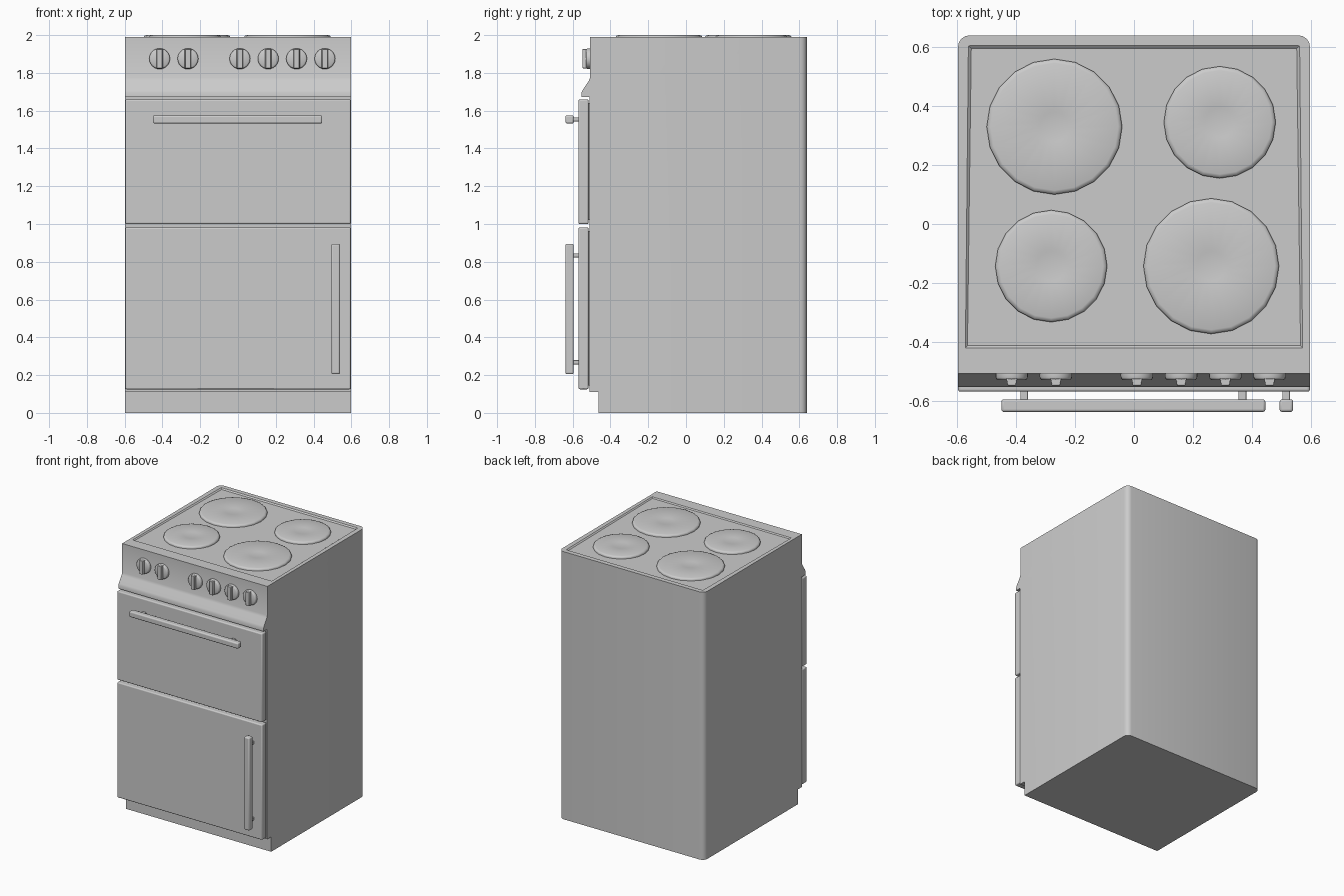
import bpy, bmesh, math
from mathutils import Matrix, Vector

if "Cube" in bpy.data.objects:
    bpy.data.objects.remove(bpy.data.objects["Cube"])

W = 0.597  # half width


def finish(name, bm, bevel=0.0, segments=2, angle=40):
    bmesh.ops.recalc_face_normals(bm, faces=bm.faces)
    me = bpy.data.meshes.new(name)
    bm.to_mesh(me)
    bm.free()
    ob = bpy.data.objects.new(name, me)
    bpy.context.collection.objects.link(ob)
    if bevel:
        m = ob.modifiers.new("bevel", "BEVEL")
        m.width, m.segments, m.limit_method = bevel, segments, "ANGLE"
    bpy.ops.object.select_all(action="DESELECT")
    ob.select_set(True)
    bpy.context.view_layer.objects.active = ob
    bpy.ops.object.shade_smooth_by_angle(angle=math.radians(angle))
    return ob


def add_box(bm, x0, x1, y0, y1, z0, z1):
    size = Matrix.Diagonal((x1 - x0, y1 - y0, z1 - z0, 1))
    mid = Matrix.Translation(((x0 + x1) / 2, (y0 + y1) / 2, (z0 + z1) / 2))
    return bmesh.ops.create_cube(bm, size=1, matrix=mid @ size)["verts"]


def box(name, *dims, bevel=0.0, segments=2):
    bm = bmesh.new()
    add_box(bm, *dims)
    return finish(name, bm, bevel, segments)


def lathe(bm, profile, sides, matrix):
    # spin a (radius, height) profile that starts on the axis
    verts = [bm.verts.new((r, 0, h)) for r, h in profile]
    edges = [bm.edges.new(p) for p in zip(verts, verts[1:])]
    bmesh.ops.spin(bm, geom=verts + edges, cent=(0, 0, 0), axis=(0, 0, 1),
                   angle=math.tau, steps=sides, use_duplicate=False)
    bmesh.ops.remove_doubles(bm, verts=bm.verts, dist=1e-5)
    bmesh.ops.transform(bm, matrix=matrix, verts=bm.verts)


# Cabinet: side profile with toe kick and sloped lip, pushed across the width
profile = [(0.64, 0), (-0.463, 0), (-0.463, 0.11), (-0.51, 0.11), (-0.51, 1.672),
           (-0.553, 1.672), (-0.553, 1.695), (-0.547, 1.71), (-0.515, 1.758),
           (-0.508, 1.775), (-0.508, 1.99), (0.64, 1.99)]
bm = bmesh.new()
face = bm.faces.new([bm.verts.new((-W, y, z)) for y, z in profile])
ext = bmesh.ops.extrude_face_region(bm, geom=[face])["geom"]
bmesh.ops.translate(bm, vec=(2 * W, 0, 0),
                    verts=[g for g in ext if isinstance(g, bmesh.types.BMVert)])
bmesh.ops.recalc_face_normals(bm, faces=bm.faces)
# rounded back corners
back = [e for e in bm.edges if all(v.co.y > 0.63 for v in e.verts)
        and abs(e.verts[0].co.z - e.verts[1].co.z) > 1]
bmesh.ops.bevel(bm, geom=back, offset=0.038, segments=4, profile=0.5, affect="EDGES")
# shallow hob recess, deeper margin at the front
bm.normal_update()
top = max((f for f in bm.faces if f.normal.z > 0.9), key=lambda f: f.calc_area())
bmesh.ops.inset_region(bm, faces=[top], thickness=0.035)
for v in top.verts:
    if v.co.y < -0.4:
        v.co.y = -0.42
bmesh.ops.inset_region(bm, faces=[top], thickness=0.01, depth=-0.008)
finish("cabinet", bm, angle=35)

# Hot plates
for name, x, y, r in [("plate_back_left", -0.27, 0.33, 0.23),
                      ("plate_back_right", 0.291, 0.345, 0.19),
                      ("plate_front_left", -0.281, -0.143, 0.19),
                      ("plate_front_right", 0.262, -0.143, 0.23)]:
    bm = bmesh.new()
    lathe(bm, [(0, 0.016), (0.05, 0.016), (0.06, 0.018), (r - 0.014, 0.02),
               (r - 0.004, 0.016), (r, 0.009), (r, 0), (0, 0)], 20,
          Matrix.Translation((x, y, 1.98)))
    finish(name, bm)

# Control knobs: disc with a raised grip bar
for i, x in enumerate([-0.415, -0.265, 0.01, 0.16, 0.31, 0.46]):
    bm = bmesh.new()
    lathe(bm, [(0, 0.024), (0.046, 0.024), (0.053, 0.02), (0.055, 0.012),
               (0.055, 0), (0, 0)], 24,
          Matrix.Translation((x, -0.506, 1.875)) @ Matrix.Rotation(math.pi / 2, 4, "X"))
    grip = add_box(bm, x - 0.019, x + 0.019, -0.548, -0.52, 1.824, 1.926)
    for v in grip:
        if v.co.y < -0.54:
            v.co.x = x + (v.co.x - x) * 0.75
    finish(f"knob_{i + 1}", bm, bevel=0.003)

# Doors, each with a seal bridging the gap to the cabinet
for name, z0, z1 in [("grill_door", 1.0, 1.66), ("oven_door", 0.125, 0.982)]:
    box(name, -W, W, -0.569, -0.516, z0, z1, bevel=0.008, segments=3)
    box(name + "_seal", -W + 0.02, W - 0.02, -0.52, -0.505, z0 + 0.02, z1 - 0.02)

# Handles on posts
box("grill_handle", -0.45, 0.446, -0.638, -0.595, 1.532, 1.575, bevel=0.009, segments=3)
for side, x in (("left", -0.372), ("right", 0.368)):
    box(f"grill_handle_post_{side}", x - 0.013, x + 0.013, -0.605, -0.56, 1.543, 1.565,
        bevel=0.003)
box("oven_handle", 0.494, 0.54, -0.638, -0.595, 0.205, 0.895, bevel=0.009, segments=3)
for end, z in (("lower", 0.268), ("upper", 0.834)):
    box(f"oven_handle_post_{end}", 0.504, 0.53, -0.605, -0.56, z - 0.011, z + 0.011,
        bevel=0.003)
